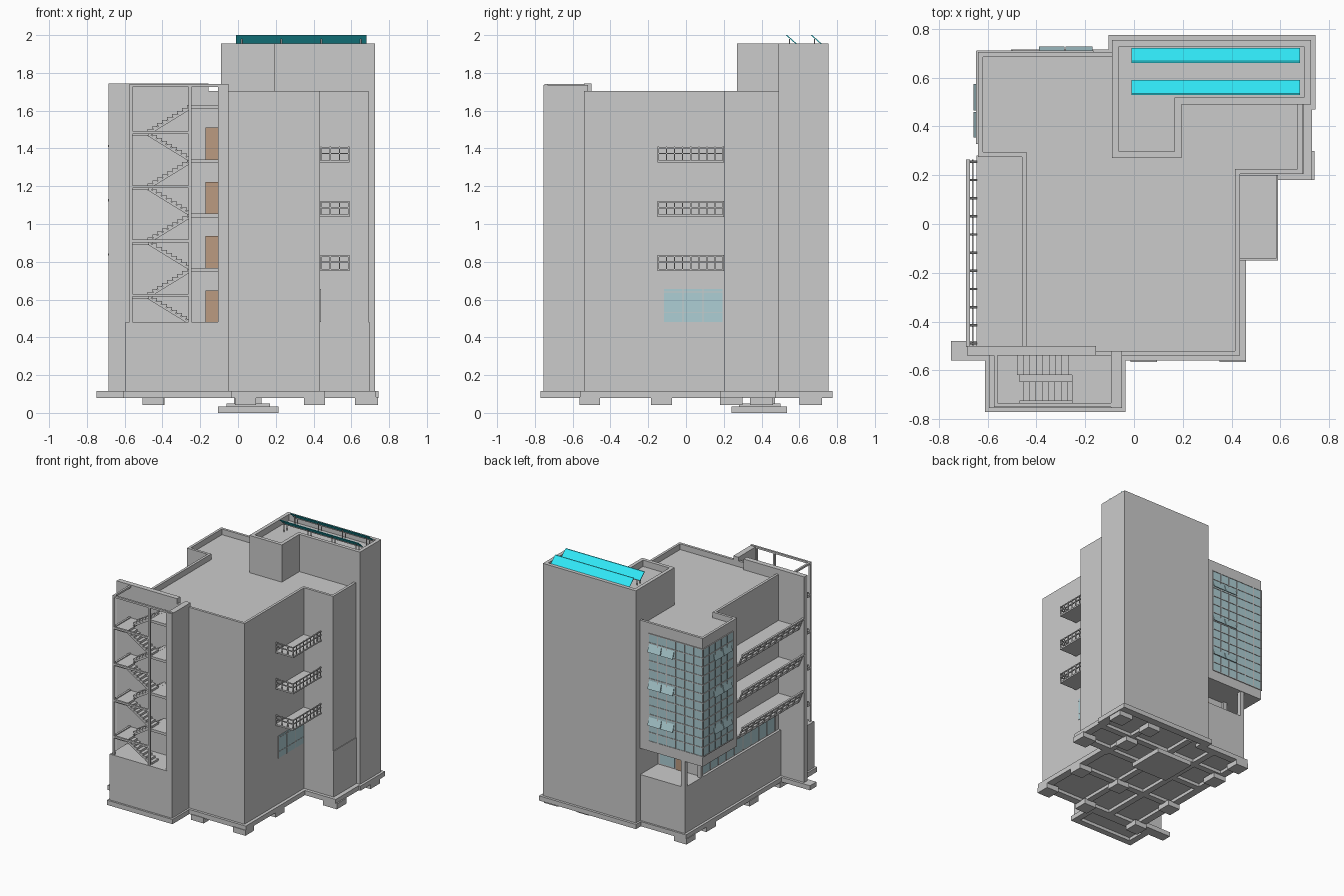
import bpy, bmesh


def material(name, rgb):
    m = bpy.data.materials.new(name)
    m.diffuse_color = (*rgb, 1)
    return m


GLASS = material("glass_blue", (0.42, 0.62, 0.66))
WOOD = material("door_brown", (0.50, 0.33, 0.22))
CYAN = material("solar_cyan", (0.03, 0.80, 0.92))


def finish(name, bm, mat):
    bmesh.ops.recalc_face_normals(bm, faces=bm.faces)
    me = bpy.data.meshes.new(name)
    bm.to_mesh(me)
    bm.free()
    ob = bpy.data.objects.new(name, me)
    bpy.context.collection.objects.link(ob)
    if mat:
        me.materials.append(mat)
    return ob


def boxes(name, items, mat=None):
    """Each item: x0,x1,y0,y1,z0,z1 and optionally dx,dy that slide the top face."""
    bm = bmesh.new()
    for it in items:
        x0, x1, y0, y1, z0, z1 = it[:6]
        dx, dy = it[6:8] if len(it) > 6 else (0, 0)
        for v in bmesh.ops.create_cube(bm, size=1)["verts"]:
            top = v.co.z > 0
            v.co = ((x1 if v.co.x > 0 else x0) + dx * top,
                    (y1 if v.co.y > 0 else y0) + dy * top, z1 if top else z0)
    return finish(name, bm, mat)


def block(name, pts, z0, z1, rim=0, depth=0, below=False):
    """Extruded footprint; rim/depth sinks the top (or bottom) inside a border."""
    bm = bmesh.new()
    zs, ze = (z1, z0) if below else (z0, z1)
    f = bm.faces.new([bm.verts.new((x, y, zs)) for x, y in pts])
    ext = bmesh.ops.extrude_face_region(bm, geom=[f], use_keep_orig=True)["geom"]
    cap = [g for g in ext if isinstance(g, bmesh.types.BMFace)][0]
    for v in cap.verts:
        v.co.z = ze
    bmesh.ops.recalc_face_normals(bm, faces=bm.faces)
    if rim:
        bmesh.ops.inset_region(bm, faces=[cap], thickness=rim, use_even_offset=True)
        inner = bmesh.ops.extrude_discrete_faces(bm, faces=[cap])["faces"][0]
        for v in inner.verts:
            v.co.z += depth if below else -depth
    return finish(name, bm, None)


def rect(x0, x1, y0, y1):
    return [(x0, y0), (x1, y0), (x1, y1), (x0, y1)]


def spread(a, b, n):
    return [a + (b - a) * i / (n - 1) for i in range(n)]


# Foundation: rimmed plinths, cross beams, pads
block("plinth_main", [(-.50, -.56), (.46, -.56), (.46, .18), (.73, .18), (.73, .47), (.745, .47),
                      (.745, .775), (-.105, .775), (-.105, .715), (-.50, .715)],
      .08, .117, .06, .025, True)
block("plinth_stair", rect(-.61, -.035, -.77, -.53), .08, .117, .05, .025, True)
boxes("foundation_beams",
      [(-.75, -.45, -.56, -.48, .08, .117)]
      + [(x - .025, x + .025, -.53, .7, .08, .11) for x in (-.2, .05)]
      + [(.39, .43, .15, .72, .08, .11)]
      + [(-.48, x, y - .025, y + .025, .08, .11) for x, y in ((.44, -.13), (.44, .2), (.71, .45))])
boxes("foundation_pads",
      [(x - .055, x + .055, y - .055, y + .055, .042, .085)
       for x in (-.45, .04, .405) for y in (-.51, -.13, .66) if (x, y) != (.04, .66)]
      + [(.62, .74, y - .06, y + .06, .042, .085) for y in (.24, .66)]
      + [(-.5, -.39, .34, .46, .042, .085), (.35, .46, .34, .46, .042, .085),
         (-.02, .125, .34, .47, .035, .085)])
boxes("core_footing", [(-.105, .215, .24, .535, 0, .035), (-.06, .17, .28, .5, .03, .05)])

# Main volumes
block("base_storey", [(-.48, -.54), (.435, -.54), (.435, .205), (.695, .205), (.695, .6),
                      (0, .6), (0, .70), (-.48, .70)], .115, .48)
block("recessed_storey", [(-.46, -.54), (.435, -.54), (.435, .205), (.69, .205), (.69, .6),
                          (-.06, .6), (-.06, .48), (-.46, .48)], .48, .70)
block("upper_storeys", [(-.46, -.54), (.435, -.54), (.435, .205), (.69, .205), (.69, .54),
                        (.15, .54), (.15, .31), (-.06, .31), (-.06, .705), (-.64, .705),
                        (-.64, .275), (-.46, .275)], .69, 1.705, .02, .045)
block("core_tower", [(-.09, .27), (.195, .27), (.195, .49), (.725, .49), (.725, .755), (-.09, .755)],
      .115, 1.955, .028, .05)
boxes("terrace_column", [(-.48, -.445, .665, .70, .48, .70), (-.48, -.45, .47, .50, .48, .70)])

# Corner curtain wall with mullions and open awning panes
Z0, Z1 = .77, 1.62
boxes("curtain_glass", [(-.642, -.17, .69, .707, Z0, Z1), (-.643, -.62, .33, .706, Z0, Z1)], GLASS)
levels = spread(Z0, Z1, 13)
boxes("curtain_mullions",
      [(x - .003, x + .003, .70, .711, Z0, Z1) for x in spread(-.64, -.17, 7)]
      + [(-.647, -.635, y - .003, y + .003, Z0, Z1) for y in spread(.33, .705, 6)]
      + [(-.645, -.17, .70, .711, z - .003, z + .003) for z in levels]
      + [(-.647, -.635, .33, .71, z - .003, z + .003) for z in levels])
awn = [.90, 1.19, 1.48]
boxes("awning_panes",
      [b for z in awn for b in ((-.39, -.285, .722, .727, z, z + .06, 0, -.02),
                                (-.28, -.17, .722, .727, z, z + .06, 0, -.02),
                                (-.658, -.653, .355, .46, z, z + .06, .015, 0),
                                (-.658, -.653, .465, .575, z, z + .06, .015, 0))], GLASS)

# Ground windows and terrace door
boxes("ground_windows", [(-.464, -.45, -.45, .46, .49, .66), (.43, .438, -.12, .195, .48, .655),
                         (-.24, -.11, .47, .484, .49, .66)], GLASS)
boxes("window_bars",
      [(-.467, -.45, y - .004, y + .004, .49, .66) for y in spread(-.45, .46, 10)]
      + [(.43, .440, y - .003, y + .003, .48, .655) for y in spread(-.12, .195, 4)]
      + [(.43, .440, -.12, .195, z - .002, z + .002) for z in (.53, .64)])
boxes("terrace_door", [(-.32, -.25, .47, .485, .48, .65)], WOOD)

# Right balconies: slab with a two-bay-high rail
FLOORS = (.75, 1.038, 1.325)
for i, z in enumerate(FLOORS):
    t = z + .085
    rails = [(.43, .59, -.15, .2, z, z + .012)]
    for h in (t - .01, z + .045):
        rails += [(.582, .59, -.15, .2, h, h + .007), (.435, .59, -.15, -.142, h, h + .007)]
    rails += [(.583, .589, y - .003, y + .003, z, t) for y in spread(-.147, .197, 9)]
    rails += [(x - .003, x + .003, -.149, -.143, z, t) for x in spread(.44, .586, 4)]
    boxes(f"right_balcony_{i + 1}", rails)

# Left balconies: slab with posts leaning outward
for i, z in enumerate(FLOORS):
    t = z + .09
    parts = [(-.645, -.45, -.51, .28, z - .005, z + .015),
             (-.688, -.672, -.505, .265, t - .008, t + .004),
             (-.665, -.658, -.505, .265, z + .045, z + .052)]
    parts += [(-.648, -.638, y - .005, y + .005, z, t, -.035, 0) for y in spread(-.49, .255, 11)]
    boxes(f"left_balcony_{i + 1}", parts)

# Stair tower: base, fins and frame
block("stair_base", rect(-.595, -.05, -.755, -.53), .115, .48)
boxes("stair_walls", [(-.685, -.155, -.54, -.50, .115, 1.745), (-.095, -.05, -.755, -.52, .48, 1.735)])
STOREYS = [.48 + .2875 * i for i in range(5)]
frame = [(x, x + .016, -.75, -.734, .48, 1.74) for x in (-.575, -.262)]
frame += [(-.105, -.09, -.75, -.734, .48, 1.74)]
frame += [(-.575, -.05, -.75, -.734, 1.725, 1.74), (-.575, -.559, -.75, -.53, 1.725, 1.74)]
for z in STOREYS[:4]:
    frame += [(-.575, -.25, -.75, -.735, z + .135, z + .15),
              (-.575, -.56, -.75, -.53, z + .135, z + .15)]
boxes("stair_frame", frame)
boxes("stair_landings",
      [(-.255, -.09, -.74, -.53, z - .02, z) for z in STOREYS[1:]]
      + [(-.57, -.47, -.74, -.53, z + .125, z + .143) for z in STOREYS[:4]])

# Stair flights: front goes up to the left, rear comes back to the right
steps, N = [], 9
for z in STOREYS[:4]:
    for start, sign, ya, yb, zb in ((-.245, -1, -.725, -.645, z), (-.48, 1, -.62, -.54, z + .144)):
        run, rise = .235 / N, .144 / N
        for k in range(N):
            xa, xb = sorted((start + sign * run * k, start + sign * run * (k + 1)))
            steps.append((xa, xb, ya, yb, zb + rise * k, zb + rise * (k + 1)))
        steps.append((start - .012, start + .012, ya, yb, zb - .012, zb + .132, sign * .235, 0))
boxes("stair_flights", steps)
boxes("stair_doors", [(-.172, -.098, -.55, -.53, z, z + .168) for z in STOREYS[:4]], WOOD)

# Solar panels tilted on the core roof, with legs
rows = (.59, .722)
boxes("solar_panels", [(-.01, .68, y - .008, y, 1.952, 2.0, 0, -.054) for y in rows], CYAN)
boxes("solar_legs", [(x - .004, x + .004, y - o - .004, y - o, 1.9, h)
                     for y in rows for x in spread(.02, .65, 4) for o, h in ((.04, 1.98), (.004, 1.953))]
      + [(-.01, .68, y - .01, y - .004, 1.945, 1.952) for y in rows])
